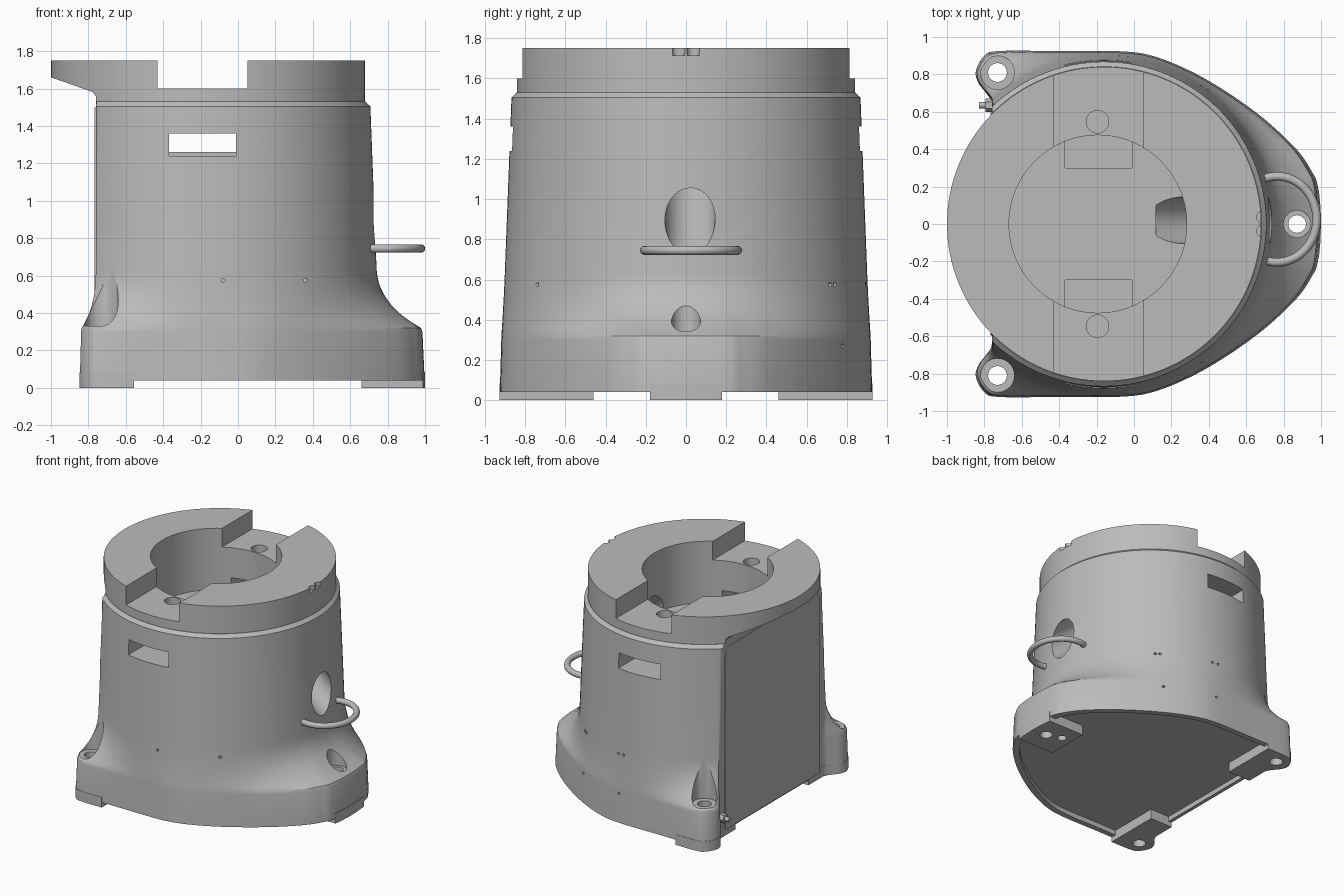
import bpy, bmesh, math
from mathutils import Vector

old = bpy.data.objects.get("Cube")
if old:
    bpy.data.objects.remove(old, do_unlink=True)

grey = bpy.data.materials.new("cast_grey")
grey.use_nodes = True
grey.diffuse_color = (0.5, 0.5, 0.5, 1)
grey.node_tree.nodes["Principled BSDF"].inputs["Base Color"].default_value = (0.5, 0.5, 0.5, 1)

CX = -0.16      # axis of the round housing
BACK = -0.76    # flat rear face


def finish(bm, name):
    bmesh.ops.recalc_face_normals(bm, faces=bm.faces)
    mesh = bpy.data.meshes.new(name)
    bm.to_mesh(mesh)
    bm.free()
    mesh.materials.append(grey)
    ob = bpy.data.objects.new(name, mesh)
    bpy.context.collection.objects.link(ob)
    return ob


def loft(name, rings):
    """Skin a stack of closed rings and cap both ends."""
    bm = bmesh.new()
    loops = [[bm.verts.new(p) for p in ring] for ring in rings]
    n = len(loops[0])
    for a, b in zip(loops, loops[1:]):
        for i in range(n):
            j = (i + 1) % n
            bm.faces.new((a[i], a[j], b[j], b[i]))
    bm.faces.new(loops[0])
    bm.faces.new(loops[-1])
    return finish(bm, name)


def box(name, x0, x1, y0, y1, z0, z1):
    return loft(name, [[(x0, y0, z), (x1, y0, z), (x1, y1, z), (x0, y1, z)] for z in (z0, z1)])


def rod(name, start, end, radius, sides=48):
    a, b = Vector(start), Vector(end)
    q = (b - a).to_track_quat('Z', 'Y')
    circle = [Vector((radius * math.cos(t), radius * math.sin(t), 0))
              for t in (math.tau * i / sides for i in range(sides))]
    return loft(name, [[c + q @ p for p in circle] for c in (a, b)])


def carve(targets, cutter, operation='DIFFERENCE'):
    for ob in targets:
        mod = ob.modifiers.new("cut", 'BOOLEAN')
        mod.operation, mod.solver, mod.object = operation, 'EXACT', cutter
        bpy.context.view_layer.objects.active = ob
        bpy.ops.object.modifier_apply(modifier=mod.name)
    bpy.data.objects.remove(cutter, do_unlink=True)


# Footprint: nose, curved flank, ear, flat back; smoothed and mirrored
half = [(1.0, 0), (0.985, 0.2), (0.95, 0.285), (0.87, 0.40), (0.70, 0.56), (0.5, 0.705),
        (0.3, 0.82), (0.1, 0.9), (-0.08, 0.925), (-0.4, 0.925), (-0.72, 0.925), (-0.8, 0.9),
        (-0.845, 0.82), (-0.835, 0.76), (-0.795, 0.705), (-0.765, 0.66), (BACK, 0.6),
        (BACK, 0.3), (BACK, 0)]
ctrl = [Vector(p) for p in half + [(x, -y) for x, y in half[-2:0:-1]]]
outline = []
for i in range(len(ctrl)):
    p0, p1, p2, p3 = (ctrl[(i + k) % len(ctrl)] for k in (-1, 0, 1, 2))
    for s in range(6):
        t = s / 6
        outline.append(0.5 * (2 * p1 + (p2 - p0) * t + (2 * p0 - 5 * p1 + 4 * p2 - p3) * t ** 2
                              + (3 * p1 - p0 - 3 * p2 + p3) * t ** 3))


def section(z, flare, radius):
    """Blend the footprint into the truncated round housing."""
    ring = []
    for p in outline:
        d = (p - Vector((CX, 0))).normalized() * radius
        up = Vector((max(CX + d.x, BACK), d.y))
        low = Vector((CX + (p.x - CX) * (1 - 0.04 * z), p.y * (1 - 0.03 * z)))
        q = low * flare + up * (1 - flare)
        ring.append((q.x, q.y, z))
    return ring


def cone(z):
    return 0.925 - 0.038 * z


# Housing with drafted base, concave fillet and chamfered shoulder
STEP, RISE = 0.32, 0.33
rings = [section(z, 1, cone(z)) for z in (0.04, 0.30)]
for i in range(12):
    t = i / 11
    z = STEP + RISE * t
    rings.append(section(z, 0.97 * (1 - t) ** 2.4, cone(z)))
rings += [section(z, 0, cone(z)) for z in (1.0, 1.505)]
rings.append(section(1.53, 0, 0.842))
housing = loft("housing", rings)

# Shallow hollow under the base
carve([housing], loft("hollow", [[(CX + (p.x - CX) * 0.95, p.y * 0.95, z) for p in outline]
                                 for z in (-0.1, 0.08)]))

# Foot pads follow the footprint
feet = []
for name, b in (("nose_foot", (0.66, 1.2, -0.18, 0.18)),
                ("left_ear_foot", (-1, -0.555, 0.46, 1)),
                ("right_ear_foot", (-1, -0.555, -1, -0.46))):
    foot = loft(name, [[(p.x, p.y, z) for p in outline] for z in (0, 0.082)])
    carve([foot], box("trim", *b, -0.1, 0.2), 'INTERSECT')
    feet.append(foot)

# Top collar with sloped overhang behind
collar = rod("top_collar", (CX, 0, 1.53), (CX, 0, 1.75), 0.84, 128)
wedge = [(-1.2, 1.4), (BACK, 1.4), (BACK, 1.56), (-0.775, 1.58), (-0.8, 1.59), (-1.2, 1.73)]
carve([collar], loft("wedge", [[(x, y, z) for x, z in wedge] for y in (-1, 1)]))

# Cross slot, central bore and bolt holes
carve([collar], box("slot", -0.43, 0.05, -1, 1, 1.6, 2))
carve([collar, housing], rod("bore", (-0.193, 0, 1.26), (-0.193, 0, 2), 0.475, 96))
for s in (-1, 1):
    carve([collar, housing], rod("bolt_hole", (-0.195, 0.547 * s, 1.45), (-0.195, 0.547 * s, 2), 0.06))
    carve([housing], box("window", -0.37, -0.01, *sorted((0.3 * s, 1.2 * s)), 1.24, 1.36))
    carve([collar], rod("index_notch", (0.69, 0.037 * s, 1.715), (0.69, 0.037 * s, 1.9), 0.034, 24))

# Slanted cable passage from bore floor to the nose side
a, b = Vector((0.27, 0.02, 1.26)), Vector((0.73, 0.02, 0.89))
d = (b - a) * 0.5
carve([housing], rod("passage", a - d * 0.4, b + d, 0.125))

# Counterbored mounting holes
for x, y, r, wide, floor in ((0.872, 0, 0.047, 0.072, 0.33),
                             (-0.73, 0.81, 0.05, 0.09, 0.33), (-0.73, -0.81, 0.05, 0.09, 0.33)):
    carve([housing] + feet, rod("hole", (x, y, -0.1), (x, y, 1), r))
    carve([housing], rod("counterbore", (x, y, floor), (x, y, 0.8), wide))
carve(feet[:1], rod("dowel_hole", (0.75, 0.04, -0.1), (0.75, 0.04, 0.05), 0.035))

# Tiny screw holes in the flanks
for x, y, z in ((-0.08, -1, 0.575), (0.36, -1, 0.575), (-0.08, 1, 0.575), (-0.03, 1, 0.575),
                (0.36, 1, 0.575), (0.39, 1, 0.575), (-0.05, 1, 0.27), (0.36, 1, 0.27)):
    carve([housing], rod("screw_hole", (x, y, z), (x, y * 0.7, z), 0.01, 12))

# Rear cover plate with rounded top corners
w, top, r = 0.595, 1.5, 0.07
plate = [(-w, 0.05), (w, 0.05)]
for cy, start in ((w - r, 0), (r - w, 90)):
    for k in range(7):
        t = math.radians(start + 15 * k)
        plate.append((cy + r * math.cos(t), top - r + r * math.sin(t)))
rear = loft("rear_cover", [[(x, y, z) for y, z in plate] for x in (BACK - 0.007, BACK + 0.002)])

# Grounding bolt beside the left ear
bolt_shank = rod("ground_bolt_shank", (-0.74, 0.635, 0.16), (-0.83, 0.635, 0.16), 0.018, 24)
bolt_head = rod("ground_bolt_nut", (-0.75, 0.635, 0.16), (-0.795, 0.635, 0.16), 0.036, 6)

# Looped handle on the nose side
curve = bpy.data.curves.new("handle", 'CURVE')
curve.dimensions = '3D'
curve.bevel_depth, curve.bevel_resolution, curve.use_fill_caps = 0.023, 5, True
spline = curve.splines.new('POLY')
spline.points.add(32)
for i, pt in enumerate(spline.points):
    t = math.radians(-110 + 220 * i / 32)
    pt.co = (0.765 + 0.212 * math.cos(t), 0.025 + 0.23 * math.sin(t), 0.745, 1)
curve.materials.append(grey)
handle = bpy.data.objects.new("handle", curve)
bpy.context.collection.objects.link(handle)

# Smooth shading with crisp edges
bpy.ops.object.select_all(action='DESELECT')
handle.select_set(True)
bpy.context.view_layer.objects.active = handle
bpy.ops.object.convert(target='MESH')
for ob in [housing, collar, rear, bolt_shank, bolt_head, handle] + feet:
    ob.select_set(True)
bpy.ops.object.shade_smooth_by_angle(angle=math.radians(30))
